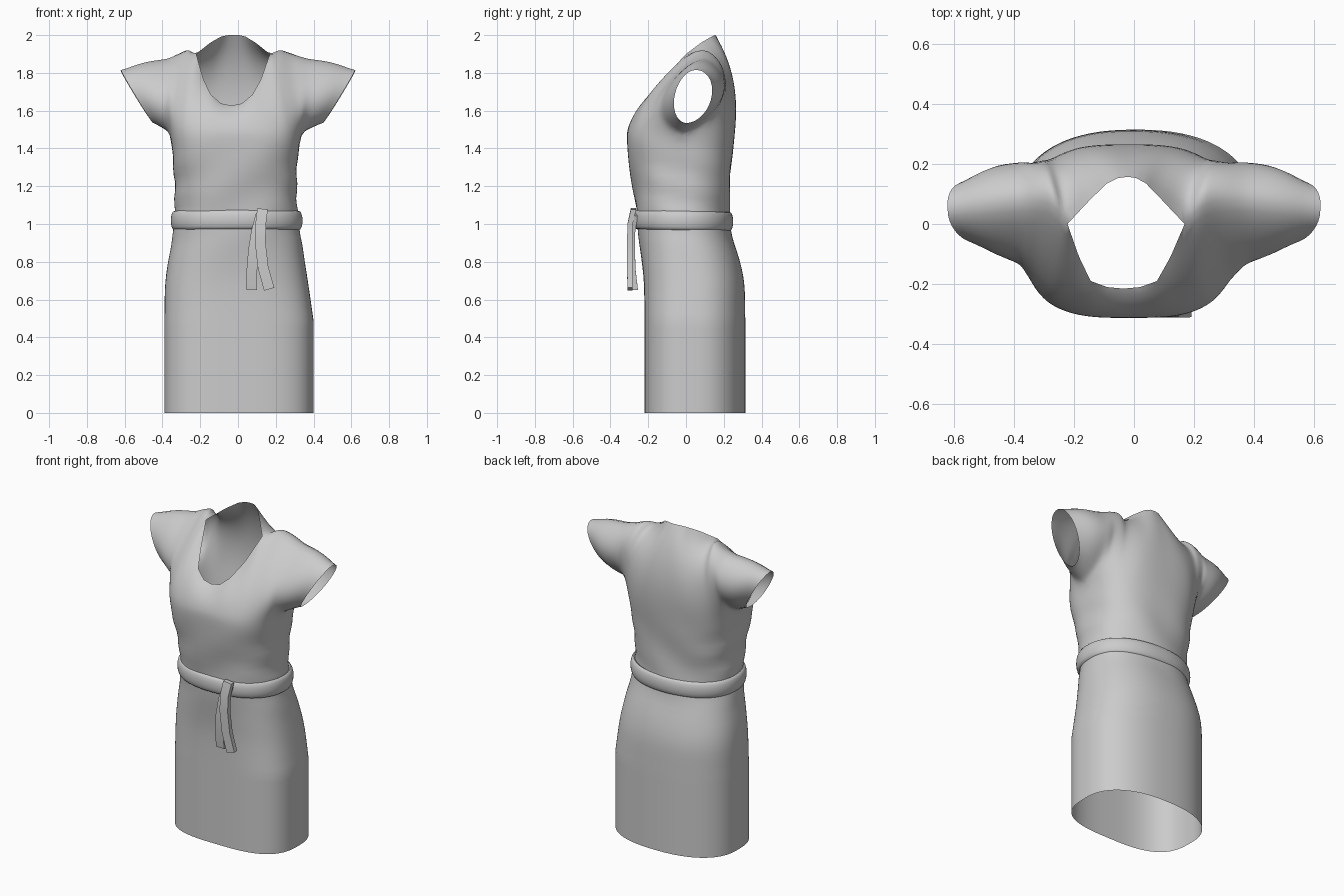
import bpy, bmesh, math
from mathutils import Vector

if "Cube" in bpy.data.objects:
    bpy.data.objects.remove(bpy.data.objects["Cube"])

N, M = 60, 16          # columns across each half, rows up each chest panel
TOP = 1.46             # underarm height

# height: left x, right x, front y, back y, front and back roundness exponents
BODY = [(0.0, -.39, .40, -.22, .314, 3.0, 2.35), (.25, -.39, .40, -.22, .314, 3.0, 2.35),
        (.5, -.39, .40, -.22, .314, 3.0, 2.35), (.7, -.388, .37, -.222, .312, 2.8, 2.35),
        (.85, -.362, .347, -.24, .275, 2.5, 2.3), (.95, -.342, .33, -.255, .235, 2.25, 2.2),
        (1.05, -.333, .318, -.262, .228, 2.2, 2.2), (1.2, -.335, .308, -.282, .232, 2.5, 2.4),
        (1.35, -.345, .315, -.307, .245, 2.9, 2.7), (1.46, -.355, .33, -.316, .256, 3.2, 2.9)]
# position across the chest (0 centre, 1 armhole): x, y, z
NECK_FRONT = [(0, 0, -.215, 1.627), (.1, .055, -.21, 1.638), (.2, .11, -.19, 1.685), (.35, .152, -.11, 1.765),
              (.5, .195, 0, 1.9), (.6, .23, .065, 1.945), (.75, .285, .085, 1.925), (1, .38, .085, 1.9)]
NECK_BACK = [(0, 0, .157, 2.0), (.1, .03, .153, 2.0), (.2, .065, .135, 1.992), (.35, .12, .08, 1.96)] + NECK_FRONT[4:]
BULGE_FRONT = [(0, 0, -.31, 1.56), (.5, .25, -.29, 1.64), (.8, .34, -.27, 1.64), (1, .39, -.29, 1.63)]
BULGE_BACK = [(0, 0, .30, 1.77), (.3, .15, .31, 1.80), (.5, .25, .29, 1.92), (.8, .34, .32, 1.82), (1, .39, .38, 1.70)]


def lerp_keys(keys, t):
    for a, b in zip(keys, keys[1:]):
        if t <= b[0] + 1e-9:
            f = (t - a[0]) / (b[0] - a[0])
            return [p + (q - p) * f for p, q in zip(a[1:], b[1:])]
    return list(keys[-1][1:])


def bezier(a, b, c, t):
    return a * (1 - t) ** 2 + b * 2 * t * (1 - t) + c * t * t


def outline(z, i, side, grow=0.0):
    """Point i of N on the front (side -1) or back (+1) half of the body."""
    xl, xr, yf, yb, front, back = lerp_keys(BODY, z)
    a = math.pi * (1 - i / N)
    c, s = math.cos(a), max(0, math.sin(a))
    e = 2 / (front if side < 0 else back)
    x = (xl + xr) / 2 + ((xr - xl) / 2 + grow) * math.copysign(abs(c) ** e, c)
    y = (yf + yb) / 2 + side * ((yb - yf) / 2 + grow) * s ** e
    return Vector((x, y, z))


def chest(i, side):
    """Column of points from underarm level up to the neckline or shoulder."""
    s = 2 * i / N - 1
    sign = -1 if s < 0 else 1
    pts = []
    for keys in ((BULGE_FRONT, NECK_FRONT) if side < 0 else (BULGE_BACK, NECK_BACK)):
        x, y, z = lerp_keys(keys, abs(s))
        shift = -.035 if side < 0 or abs(s) >= .5 else -.02 - .03 * abs(s)
        pts.append(Vector((x * sign + shift * (1 - s * s), y, z)))
    base = outline(TOP, i, side)
    return [bezier(base, pts[0], pts[1], j / M) for j in range(M + 1)]


def add_grid(bm, rows):
    vs = [[bm.verts.new(p) for p in r] for r in rows]
    for a, b in zip(vs, vs[1:]):
        for k in range(len(a) - 1):
            bm.faces.new((a[k], a[k + 1], b[k + 1], b[k]))


def finish(bm, name, angle=50):
    bmesh.ops.remove_doubles(bm, verts=bm.verts, dist=.0006)
    bmesh.ops.recalc_face_normals(bm, faces=bm.faces)
    me = bpy.data.meshes.new(name)
    bm.to_mesh(me)
    bm.free()
    ob = bpy.data.objects.new(name, me)
    bpy.context.collection.objects.link(ob)
    bpy.ops.object.select_all(action='DESELECT')
    ob.select_set(True)
    bpy.context.view_layer.objects.active = ob
    bpy.ops.object.shade_smooth_by_angle(angle=math.radians(angle))
    return ob


# Dress: skirt and waist, chest panels, then cap sleeves
bm = bmesh.new()
low, high = Vector((.45, .01, 1.535)), Vector((.62, .045, 1.815))
for side in (-1, 1):
    add_grid(bm, [[outline(TOP * k / 36, i, side) for i in range(N + 1)] for k in range(37)])
    add_grid(bm, [chest(i, side) for i in range(N + 1)])
    out = Vector((0, -.09, -.01)) if side < 0 else Vector((.015, .11, .01))
    for sign, col in ((-1, 0), (1, N)):
        hole = chest(col, side)
        rows = []
        for k in range(9):
            f, row = k / 8, []
            for j in range(M + 1):
                a = math.pi * j / M
                rim = (low + high) / 2 + (low - high) / 2 * math.cos(a) + out * math.sin(a)
                rim.x *= sign
                p = hole[j].lerp(rim, f)
                puff = math.sin(math.pi * f)
                p.y += side * (.01 if side < 0 else .022) * puff * math.sin(a)
                p.z += .015 * puff * max(0, -math.cos(a))
                row.append(p)
            rows.append(row)
        add_grid(bm, rows)
bmesh.ops.remove_doubles(bm, verts=bm.verts, dist=.0006)
inner = [v for v in bm.verts if not v.is_boundary and v.co.z > .5]
for _ in range(7):
    bmesh.ops.smooth_vert(bm, verts=inner, factor=.5, use_axis_x=True, use_axis_y=True, use_axis_z=True)
# Soft diagonal drape folds around the waist
for v in inner:
    x, y, z = v.co
    fade = math.exp(-((z - 1.15) / .22) ** 2)
    v.co.y += .005 * fade * math.sin(14 * x - 16 * z)
    v.co.x += .005 * fade * math.sin(38 * z + 9 * y) * min(1, abs(x) / .3)
finish(bm, "dress")

# Belt: rounded band following the waist
bm = bmesh.new()
for side in (-1, 1):
    rows = []
    for i in range(N + 1):
        row = []
        for k in range(17):
            a = 2 * math.pi * k / 16
            p = outline(1.02, i, side, .002 + .018 * math.cos(a))
            p.z = 1.018 - .02 * p.y + .05 * math.sin(a)
            row.append(p)
        rows.append(row)
    add_grid(bm, rows)
finish(bm, "belt")


# Hanging belt ties: (x, y, z) of the centre line
def tie(name, path, width, thick=.014):
    bm = bmesh.new()
    rows = []
    for k, p in enumerate(path):
        a, b = Vector(path[max(k - 1, 0)]), Vector(path[min(k + 1, len(path) - 1)])
        d = (b - a).normalized()
        w = Vector((-d.z, 0, d.x)).normalized() * width / 2
        t = Vector((0, thick, 0))
        c = Vector(p)
        rows.append([c - w - t, c + w - t, c + w + t, c - w + t, c - w - t])
    add_grid(bm, rows)
    bmesh.ops.remove_doubles(bm, verts=bm.verts, dist=.0006)
    bmesh.ops.holes_fill(bm, edges=[e for e in bm.edges if e.is_boundary], sides=4)
    finish(bm, name, 40)


tie("left_tie", [(.122, -.27, 1.05), (.098, -.283, .96), (.082, -.285, .86), (.073, -.28, .75), (.073, -.268, .65)], .056)
tie("right_tie", [(.13, -.278, 1.08), (.12, -.296, 1.0), (.118, -.298, .9), (.133, -.298, .77), (.165, -.296, .655)], .056)
